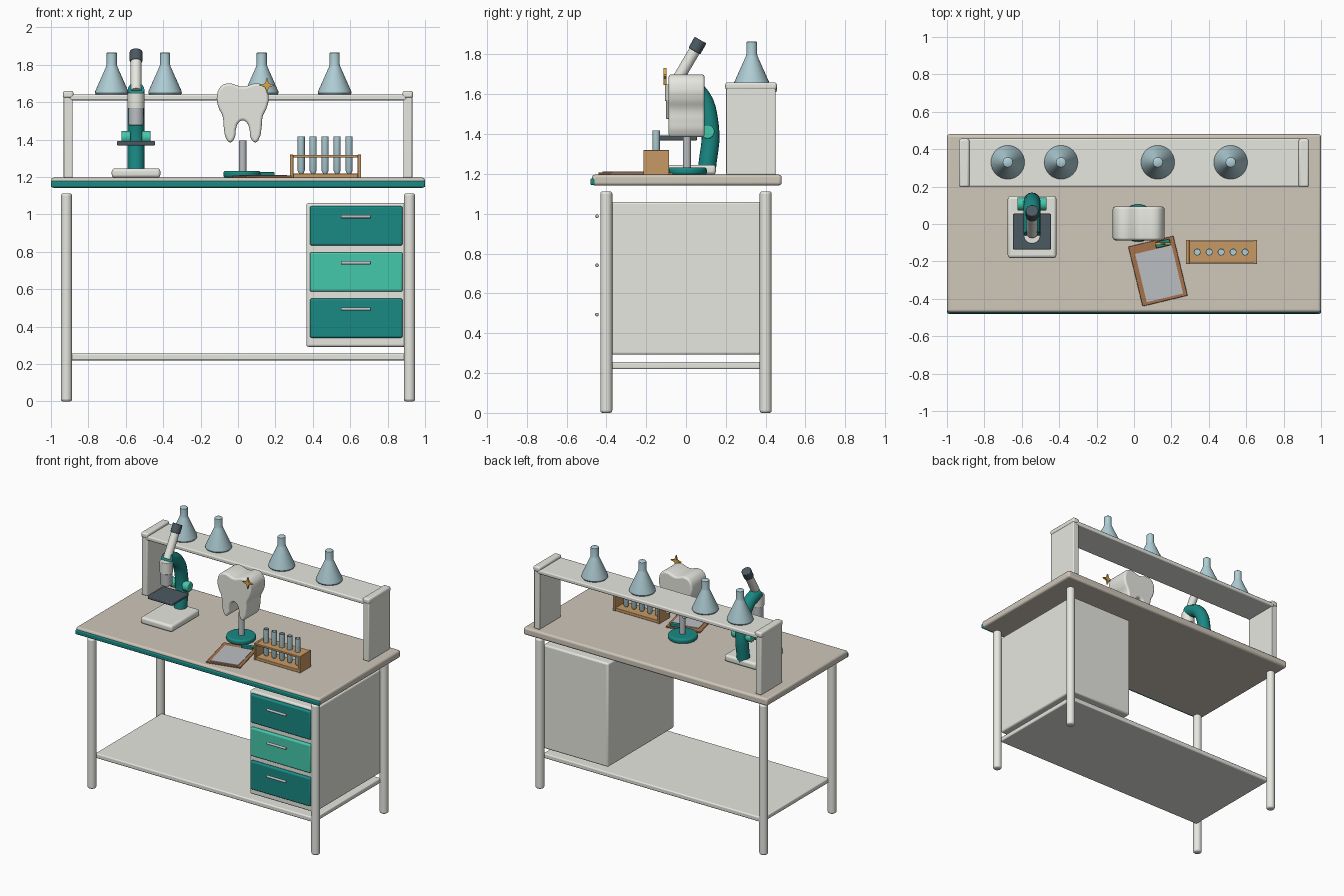
import bpy, bmesh, math
from mathutils import Vector, Matrix

if "Cube" in bpy.data.objects:
    bpy.data.objects.remove(bpy.data.objects["Cube"])


def mat(name, r, g, b):
    m = bpy.data.materials.new(name)
    m.diffuse_color = (r, g, b, 1)
    m.use_nodes = True
    m.node_tree.nodes["Principled BSDF"].inputs["Base Color"].default_value = m.diffuse_color
    return m


WHITE = mat("off_white", .80, .80, .75)
BEIGE = mat("beige", .62, .57, .49)
TEAL = mat("teal", .01, .25, .23)
MINT = mat("mint", .06, .58, .41)
WOOD = mat("wood", .58, .32, .13)
BROWN = mat("brown", .38, .17, .07)
GLASS = mat("glass", .43, .62, .67)
DARK = mat("dark", .07, .10, .12)
GOLD = mat("gold", .68, .40, .07)
METAL = mat("metal", .50, .52, .54)


def finish(ob, m, bevel=0, seg=3):
    if m:
        ob.data.materials.append(m)
    if bevel:
        b = ob.modifiers.new("bevel", 'BEVEL')
        b.width, b.segments, b.limit_method = bevel, seg, 'ANGLE'
    bpy.ops.object.select_all(action='DESELECT')
    ob.select_set(True)
    bpy.context.view_layer.objects.active = ob
    bpy.ops.object.shade_smooth_by_angle(angle=math.radians(40))
    return ob


def from_bmesh(name, bm):
    me = bpy.data.meshes.new(name)
    bmesh.ops.recalc_face_normals(bm, faces=bm.faces)
    bm.to_mesh(me)
    bm.free()
    ob = bpy.data.objects.new(name, me)
    bpy.context.collection.objects.link(ob)
    return ob


def box(name, x, y, z, m, bevel=0.008, rot=0):
    """Box from (min, max) ranges, optionally turned about its own centre."""
    bm = bmesh.new()
    bmesh.ops.create_cube(bm, size=1)
    bmesh.ops.scale(bm, vec=[r[1] - r[0] for r in (x, y, z)], verts=bm.verts)
    ob = from_bmesh(name, bm)
    ob.location = [sum(r) / 2 for r in (x, y, z)]
    ob.rotation_euler.z = rot
    return finish(ob, m, bevel)


def rod(name, a, b, r, m, bevel=0, sides=32):
    """Cylinder between two points."""
    a, b = Vector(a), Vector(b)
    bm = bmesh.new()
    bmesh.ops.create_cone(bm, cap_ends=True, segments=sides, radius1=r, radius2=r, depth=(b - a).length)
    ob = from_bmesh(name, bm)
    ob.location = (a + b) / 2
    ob.rotation_euler = (b - a).to_track_quat('Z', 'Y').to_euler()
    return finish(ob, m, bevel)


def lathe(name, profile, loc, m, sides=32):
    bm = bmesh.new()
    vs = [bm.verts.new((r, 0, z)) for r, z in profile]
    es = [bm.edges.new(p) for p in zip(vs, vs[1:])]
    bmesh.ops.spin(bm, geom=vs + es, cent=(0, 0, 0), axis=(0, 0, 1), angle=math.tau, steps=sides)
    bmesh.ops.remove_doubles(bm, verts=bm.verts, dist=1e-5)
    ob = from_bmesh(name, bm)
    ob.location = loc
    return finish(ob, m)


def curve_mesh(name, pts, m, cyclic=False, dims='3D', bevel=0, extrude=0, loc=(0, 0, 0), rx=0):
    """Smooth curve through points: filled slab (2D) or tube (3D)."""
    cu = bpy.data.curves.new(name, 'CURVE')
    cu.dimensions = dims
    cu.resolution_u, cu.bevel_depth, cu.extrude, cu.bevel_resolution = 6, bevel, extrude, 3
    if dims == '2D':
        cu.fill_mode, cu.offset = 'BOTH', -bevel
    else:
        cu.use_fill_caps, cu.bevel_resolution = True, 6
    sp = cu.splines.new('BEZIER')
    sp.bezier_points.add(len(pts) - 1)
    for bp, p in zip(sp.bezier_points, pts):
        bp.co = (*p, 0) if len(p) == 2 else p
        bp.handle_left_type = bp.handle_right_type = 'AUTO'
    sp.use_cyclic_u = cyclic
    ob = bpy.data.objects.new(name, cu)
    bpy.context.collection.objects.link(ob)
    ob.location, ob.rotation_euler.x = loc, rx
    bpy.ops.object.select_all(action='DESELECT')
    ob.select_set(True)
    bpy.context.view_layer.objects.active = ob
    bpy.ops.object.convert(target='MESH')
    return finish(bpy.context.view_layer.objects.active, m)


T = 1.196  # worktop surface height

# Bench frame: worktop, edge trim, legs, low shelf
box("worktop", (-1, 1), (-.472, .48), (1.142, T), BEIGE, .014)
box("worktop_trim", (-1, 1), (-.48, -.455), (1.144, 1.178), TEAL, .008)
for nx, sx in (("left", -1), ("right", 1)):
    for ny, sy in (("front", -1), ("back", 1)):
        rod(f"{ny}_{nx}_leg", (sx * .917, sy * .4, 0), (sx * .917, sy * .4, 1.112), .03, WHITE, .012)
box("low_shelf", (-.9, .9), (-.39, .39), (.22, .255), WHITE)

# Drawer cabinet
box("cabinet", (.365, .9), (-.385, .39), (.292, 1.06), WHITE, .012)
for i, m in enumerate((TEAL, MINT, TEAL)):
    z = .939 - i * .247
    box(f"drawer_{i}", (.384, .88), (-.41, -.38), (z - .105, z + .105), m, .01)
    rod(f"drawer_handle_{i}", (.55, -.447, z + .049), (.71, -.447, z + .049), .009, METAL, .003, 16)

# Raised shelf with capped end panels
for n, s in (("left", -1), ("right", 1)):
    x = s * .908
    box(f"{n}_shelf_panel", (x - .024, x + .024), (.202, .45), (T, 1.64), WHITE, .006)
    box(f"{n}_panel_cap", (x - .028, x + .028), (.197, .456), (1.622, 1.66), WHITE, .012)
box("raised_shelf", (-.9, .9), (.2, .456), (1.61, 1.64), WHITE, .008)

# Flasks
for i, x in enumerate((-.675, -.39, .127, .517)):
    lathe(f"flask_{i}", [(0, 0), (.085, 0), (.09, .008), (.088, .02), (.03, .15), (.027, .162),
                         (.027, .222), (.022, .226), (0, .226)], (x, .33, 1.64), GLASS)

# Microscope
X = -.545
box("microscope_base", (X - .13, X + .13), (-.182, .15), (T, 1.246), WHITE, .016)
curve_mesh("microscope_arm", [(X, .105, 1.22), (X, .12, 1.44), (X, .06, 1.61), (X, -.055, 1.665)], TEAL, bevel=.045)
box("microscope_stage", (X - .102, X + .102), (-.136, .055), (1.368, 1.392), DARK, .006)
for n, s in (("left", -1), ("right", 1)):
    rod(f"{n}_focus_knob", (X + s * .03, .108, 1.412), (X + s * .078, .108, 1.412), .035, MINT, .006)
rod("objective_ring", (X, -.06, 1.565), (X, -.06, 1.65), .045, WHITE, .004)
rod("objective", (X, -.06, 1.476), (X, -.06, 1.57), .04, METAL, .005)
rod("eyepiece_tube", (X, -.05, 1.66), (X, .05, 1.83), .029, WHITE)
rod("eyepiece", (X, .042, 1.817), (X, .073, 1.872), .034, DARK, .005)

# Tooth model: right half of the outline, mirrored
half = [(.08, 1.70), (.118, 1.682), (.138, 1.63), (.131, 1.577), (.107, 1.522), (.101, 1.465), (.09, 1.41),
        (.068, 1.385), (.045, 1.405), (.036, 1.455), (.022, 1.49)]
outline = [(0, 1.683)] + half + [(0, 1.502)] + [(-x, z) for x, z in reversed(half)]
curve_mesh("tooth", outline, WHITE, True, '2D', .014, .076, (.025, .003, 0), math.pi / 2)
rod("tooth_stand_base", (.022, .005, T), (.022, .005, 1.232), .1, TEAL, .012, 48)
rod("tooth_stand_post", (.025, .005, 1.22), (.025, .005, 1.395), .02, METAL)

# Four-pointed sparkle
bm = bmesh.new()
ring = [bm.verts.new(((.043, .014)[i % 2] * math.cos(i * math.pi / 4), 0,
                      (.043, .014)[i % 2] * math.sin(i * math.pi / 4))) for i in range(8)]
face = bm.faces.new(ring)
ext = bmesh.ops.extrude_face_region(bm, geom=[face])
bmesh.ops.translate(bm, vec=(0, .013, 0), verts=[v for v in ext["geom"] if isinstance(v, bmesh.types.BMVert)])
star = finish(from_bmesh("sparkle", bm), GOLD)
star.location = (.155, -.112, 1.69)

# Test tube rack
for n, x in (("left", .278), ("right", .64)):
    box(f"rack_{n}_end", (x, x + .018), (-.214, -.085), (T, 1.32), WOOD, .003)
box("rack_bottom", (.285, .65), (-.21, -.089), (T, 1.218), WOOD, .003)
box("rack_top", (.285, .65), (-.21, -.089), (1.304, 1.318), WOOD, .003)
for i in range(5):
    x = .338 + i * .064
    lathe(f"test_tube_{i}", [(0, 0), (.012, .005), (.019, .02), (.019, .203), (.015, .203), (.015, .19), (0, .19)],
          (x, -.15, 1.214), GLASS, 20)

# Clipboard
A = math.radians(13.5)
R = Matrix.Rotation(A, 2)


def on_board(name, u, v, w, h, z, m, bevel):
    c = R @ Vector((u, v))
    x, y = c.x + .128, c.y - .252
    box(name, (x - w / 2, x + w / 2), (y - h / 2, y + h / 2), z, m, bevel, A)


on_board("clipboard", 0, 0, .248, .328, (T, 1.208), BROWN, .004)
on_board("paper", .003, -.015, .2, .265, (1.206, 1.211), METAL, 0)
on_board("clip", .06, .137, .08, .034, (1.206, 1.226), TEAL, .005)
